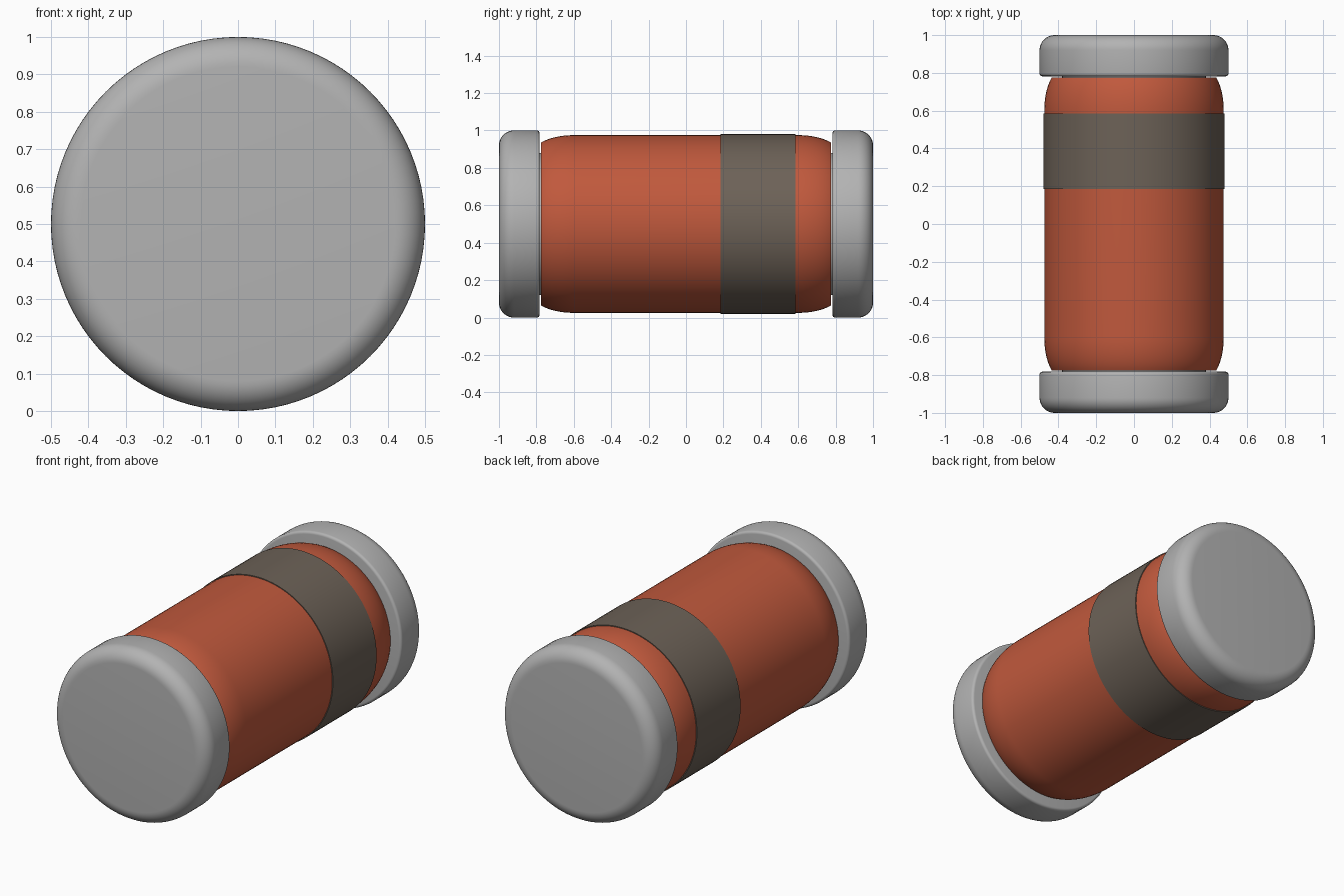
import bpy
import bmesh
import math

cube = bpy.data.objects.get("Cube")
if cube:
    bpy.data.objects.remove(cube, do_unlink=True)

SEGMENTS = 96
AXIS_Z = 0.5


def material(name, rgb):
    m = bpy.data.materials.new(name)
    m.use_nodes = True
    m.diffuse_color = (*rgb, 1)
    m.node_tree.nodes["Principled BSDF"].inputs["Base Color"].default_value = (*rgb, 1)
    return m


def arc(r, y, rx, ry, start, end, steps):
    """Elliptical arc in (radius, y), angles in degrees."""
    pts = []
    for i in range(steps + 1):
        a = math.radians(start + (end - start) * i / steps)
        pts.append((r + rx * math.cos(a), y + ry * math.sin(a)))
    return pts


def lathe(name, profile, mat):
    """Spin a (radius, y) profile round the long axis and close both ends."""
    bm = bmesh.new()
    rings = []
    for r, y in profile:
        rings.append([bm.verts.new((r * math.cos(t), y, AXIS_Z + r * math.sin(t)))
                      for t in (2 * math.pi * i / SEGMENTS for i in range(SEGMENTS))])
    for a, b in zip(rings, rings[1:]):
        for i in range(SEGMENTS):
            j = (i + 1) % SEGMENTS
            bm.faces.new((a[i], a[j], b[j], b[i]))
    bm.faces.new(rings[0])
    bm.faces.new(rings[-1])
    bmesh.ops.recalc_face_normals(bm, faces=bm.faces[:])
    mesh = bpy.data.meshes.new(name)
    bm.to_mesh(mesh)
    bm.free()
    mesh.materials.append(mat)
    ob = bpy.data.objects.new(name, mesh)
    bpy.context.collection.objects.link(ob)
    bpy.ops.object.select_all(action='DESELECT')
    ob.select_set(True)
    bpy.context.view_layer.objects.active = ob
    bpy.ops.object.shade_smooth_by_angle(angle=math.radians(35))
    return ob


metal = material("grey metal", (0.45, 0.45, 0.45))
glass = material("orange red glass", (0.53, 0.10, 0.046))
paint = material("dark brown grey", (0.152, 0.122, 0.096))

# Glass body with softly drawn-in shoulders
shoulder = arc(0.375, 0.60, 0.10, 0.22, 0, 53, 10)
lathe("glass_body", [(r, -y) for r, y in reversed(shoulder)] + shoulder, glass)

# Painted marking band, just proud of the glass
lathe("marking_band", [(0.472, 0.185), (0.480, 0.185), (0.480, 0.585), (0.472, 0.585)], paint)

# End caps: small inner rounding, large outer rounding, narrow neck to the body
cap = arc(0.485, 0.797, 0.015, 0.015, -90, 0, 4) + arc(0.42, 0.92, 0.08, 0.08, 0, 90, 10)
neck = [(0.38, 0.76), (0.38, 0.80)]
for side, s in (("front", -1), ("back", 1)):
    lathe(side + "_cap", [(r, s * y) for r, y in cap], metal)
    lathe(side + "_neck", [(r, s * y) for r, y in neck], metal)
